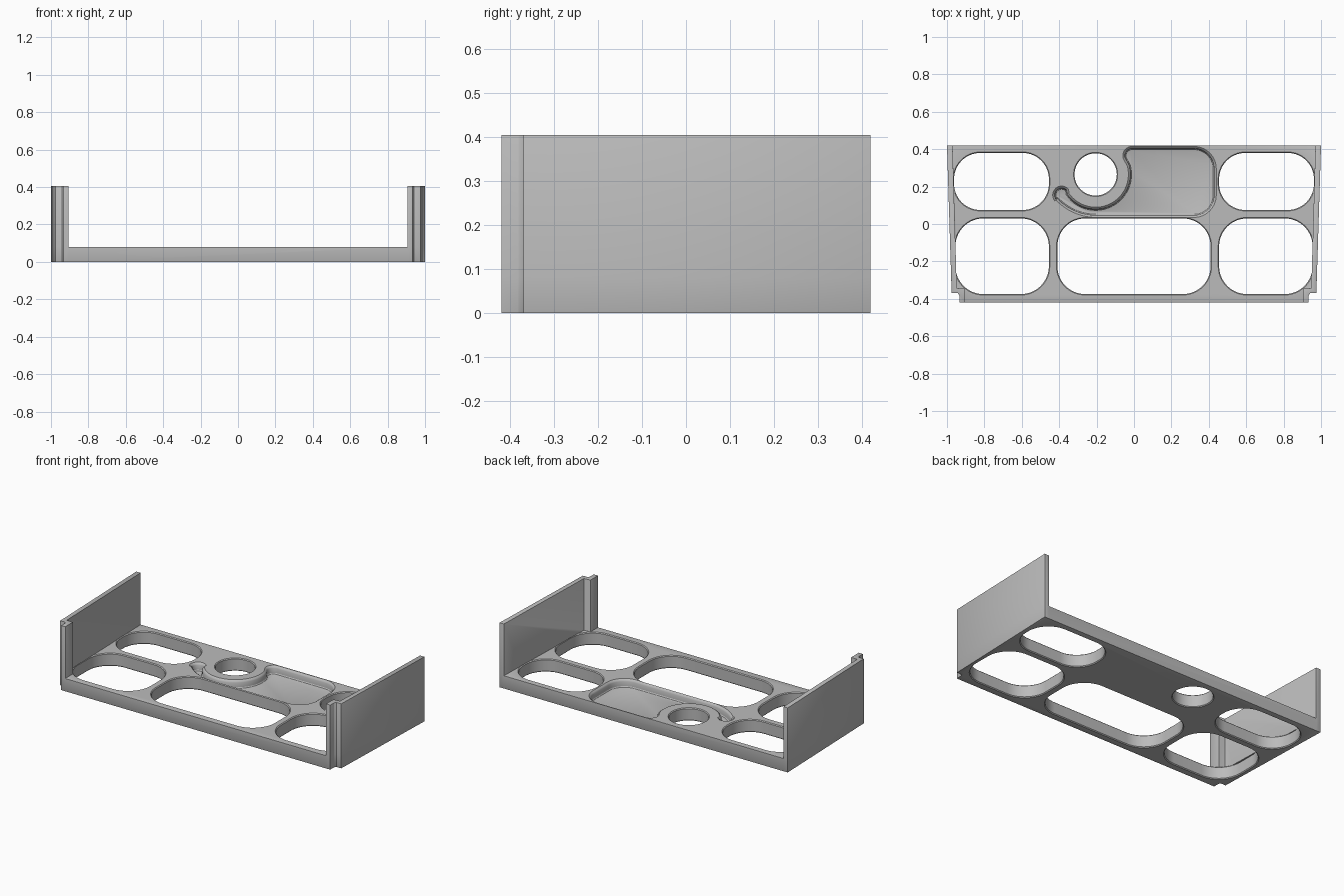
import bpy, bmesh
from math import cos, sin, radians
from mathutils import Vector

cube = bpy.data.objects.get("Cube")
if cube:
    bpy.data.objects.remove(cube, do_unlink=True)

grey = bpy.data.materials.new("plain grey")
grey.use_nodes = True
grey.diffuse_color = (0.5, 0.5, 0.5, 1)
grey.node_tree.nodes["Principled BSDF"].inputs["Base Color"].default_value = (0.5, 0.5, 0.5, 1)

THICK, HEIGHT = 0.08, 0.405


def arc(cx, cy, r, start, end, steps=14):
    angles = [radians(start + (end - start) * i / steps) for i in range(steps + 1)]
    return [(cx + r * cos(a), cy + r * sin(a)) for a in angles]


def rounded_box(x0, x1, y0, y1, r):
    return (arc(x1 - r, y0 + r, r, -90, 0) + arc(x1 - r, y1 - r, r, 0, 90)
            + arc(x0 + r, y1 - r, r, 90, 180) + arc(x0 + r, y0 + r, r, 180, 270))


def offset(outline, d):
    """Move a counter-clockwise outline outwards by d."""
    if d == 0:
        return outline
    out, n = [], len(outline)
    for i, p in enumerate(outline):
        t = Vector(outline[(i + 1) % n]) - Vector(outline[i - 1])
        t.normalize()
        out.append((p[0] + t.y * d, p[1] - t.x * d))
    return out


def loft(name, outline, rings):
    """Solid through rings of (outward offset, z), listed from bottom to top."""
    bm = bmesh.new()
    loops = [[bm.verts.new((x, y, z)) for x, y in offset(outline, d)] for d, z in rings]
    n = len(outline)
    for a, b in zip(loops, loops[1:]):
        for i in range(n):
            j = (i + 1) % n
            bm.faces.new((a[i], a[j], b[j], b[i]))
    bm.faces.new(loops[0][::-1])
    bm.faces.new(loops[-1])
    bmesh.ops.recalc_face_normals(bm, faces=bm.faces)
    mesh = bpy.data.meshes.new(name)
    bm.to_mesh(mesh)
    bm.free()
    obj = bpy.data.objects.new(name, mesh)
    mesh.materials.append(grey)
    bpy.context.collection.objects.link(obj)
    return obj


def apply_all(obj):
    bpy.context.view_layer.objects.active = obj
    for m in list(obj.modifiers):
        bpy.ops.object.modifier_apply(modifier=m.name)


def combine(obj, other, operation):
    m = obj.modifiers.new(operation.title(), 'BOOLEAN')
    m.operation, m.solver, m.object = operation, 'EXACT', other
    apply_all(obj)
    bpy.data.objects.remove(other, do_unlink=True)


def mirrored(points):
    return [(-x, y) for x, y in reversed(points)]


# Tray plate with stepped front corners
edge = [(0.934, -0.42), (0.934, -0.382), (0.942, -0.37), (0.975, -0.37), (1.0, 0.42)]
tray = loft("tray_with_side_walls", edge + mirrored(edge), [(0, 0), (0, THICK)])

# Tapering side walls, each with a post at its front end
wall = edge + [(0.97, 0.42), (0.948, -0.343), (0.905, -0.345), (0.905, -0.42)]
for outline in (wall, mirrored(wall)):
    combine(tray, loft("wall", outline, [(0, 0), (0, HEIGHT)]), 'UNION')

bevel = tray.modifiers.new("Edge rounding", 'BEVEL')
bevel.width, bevel.segments, bevel.limit_method = 0.005, 2, 'ANGLE'
apply_all(tray)

# Openings through the plate, with small chamfers
holes = [rounded_box(-0.41, 0.41, -0.375, 0.03, 0.15),
         arc(-0.205, 0.265, 0.113, 0, 354, 59)]
for x0, x1, y0, y1, r in ((0.455, 0.955, -0.375, 0.03, 0.15),
                          (0.455, 0.962, 0.075, 0.38, 0.14)):
    holes += [rounded_box(x0, x1, y0, y1, r), rounded_box(-x1, -x0, y0, y1, r)]
chamfer = [(0.006, -0.001), (0, 0.005), (0, THICK - 0.005), (0.006, THICK + 0.001)]
for outline in holes:
    combine(tray, loft("opening", outline, chamfer), 'DIFFERENCE')

# Shallow pocket whose tail curls around the round opening
pocket = (arc(0.32, 0.155, 0.12, -90, 0) + arc(0.32, 0.295, 0.12, 0, 90)
          + arc(-0.01, 0.365, 0.05, 90, 200) + arc(-0.205, 0.265, 0.175, 15, -144, 28)
          + arc(-0.387, 0.155, 0.048, 40, 220) + arc(-0.2, 0.335, 0.3, 224, 270))
combine(tray, loft("pocket", pocket, [(-0.022, 0.03), (-0.017, 0.032), (-0.013, 0.038),
                                      (-0.012, 0.066), (-0.008, 0.074), (0, THICK),
                                      (0, THICK + 0.01)]), 'DIFFERENCE')

# Smooth curved faces, keep hard edges
bpy.ops.object.select_all(action='DESELECT')
tray.select_set(True)
bpy.context.view_layer.objects.active = tray
bpy.ops.object.shade_smooth_by_angle(angle=radians(30))
